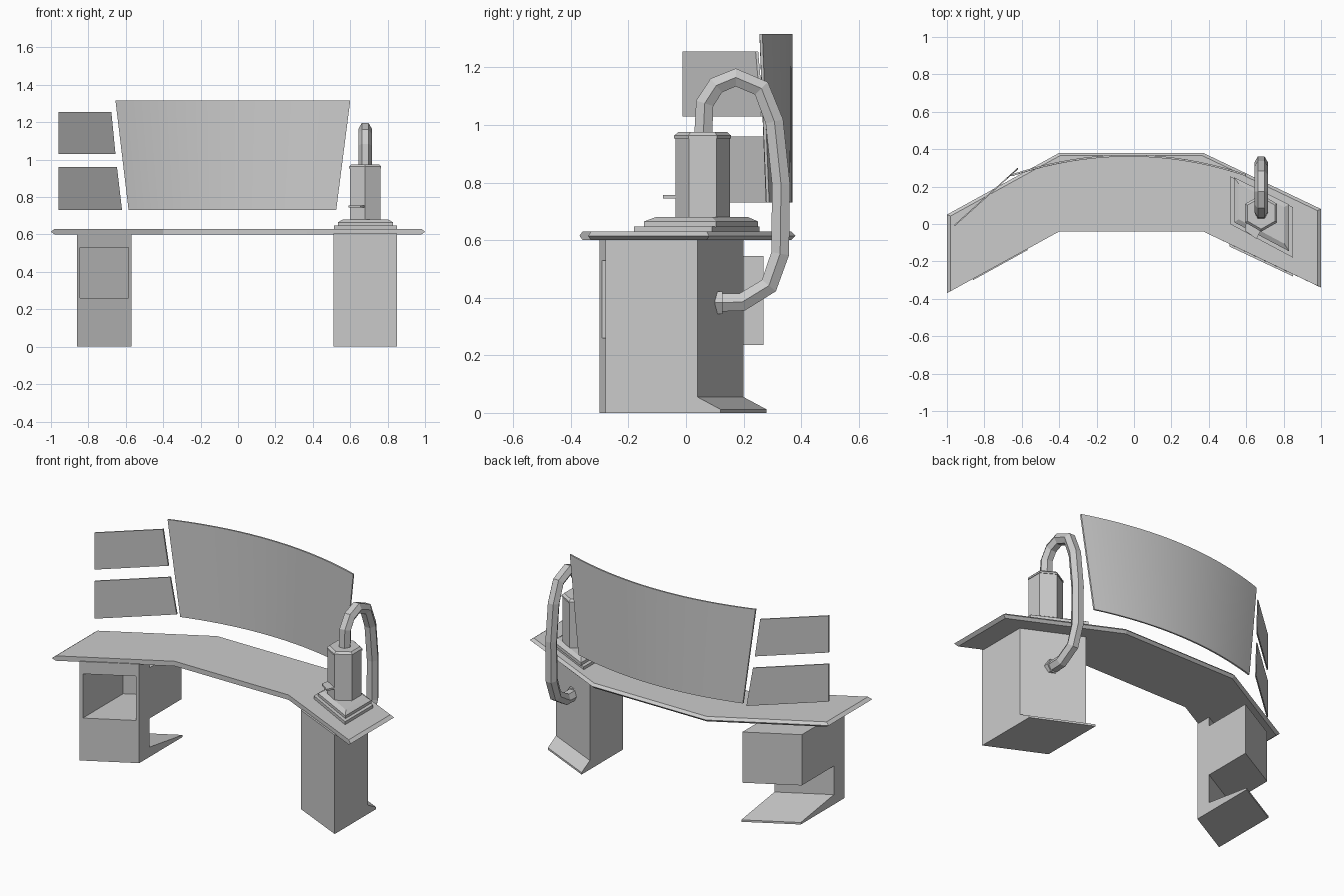
import bpy, bmesh, math
from mathutils import Vector

if "Cube" in bpy.data.objects:
    bpy.data.objects.remove(bpy.data.objects["Cube"])


def loft(name, rings):
    """Closed solid skinned through rings of equal point count."""
    bm = bmesh.new()
    vs = [[bm.verts.new(p) for p in r] for r in rings]
    n = len(vs[0])
    for a, b in zip(vs, vs[1:]):
        for i in range(n):
            j = (i + 1) % n
            bm.faces.new((a[i], a[j], b[j], b[i]))
    bm.faces.new(vs[0][::-1])
    bm.faces.new(vs[-1])
    bmesh.ops.recalc_face_normals(bm, faces=bm.faces)
    me = bpy.data.meshes.new(name)
    bm.to_mesh(me)
    bm.free()
    ob = bpy.data.objects.new(name, me)
    bpy.context.collection.objects.link(ob)
    return ob


def sheared(name, profile, x0, y0, x1, y1):
    """Side profile of (depth, z) swept from (x0, y0) to (x1, y1)."""
    return loft(name, [[(x, y + d, z) for d, z in profile]
                       for x, y in ((x0, y0), (x1, y1))])


def box(d0, d1, z0, z1):
    return [(d0, z0), (d1, z0), (d1, z1), (d0, z1)]


def at(pts, z):
    return [(x, y, z) for x, y in pts]


def activate(ob):
    bpy.ops.object.select_all(action='DESELECT')
    ob.select_set(True)
    bpy.context.view_layer.objects.active = ob


# Desk top: pointed rim on the back and the two ends
rim = [(-1, -.37), (-.4, -.04), (.37, -.04), (1, -.34),
       (1, .08), (.37, .38), (-.4, .38), (-1, .05)]
flat = [(-.98, -.359), (-.4, -.04), (.37, -.04), (.98, -.33),
        (.98, .072), (.366, .365), (-.396, .365), (-.98, .043)]
loft("desk_top", [at(flat, .60), at(rim, .615), at(flat, .63)])

# Left leg with a rear compartment and wedge foot
left = sheared("left_leg",
               [(0, 0), (.42, 0), (.42, .012), (.10, .06), (.10, .235), (.41, .235),
                (.41, .545), (.10, .545), (.10, .605), (0, .605)],
               -.86, -.30, -.57, -.14)
cutter = sheared("compartment_cutter", box(-.05, .39, .26, .53),
                 -.845, -.292, -.585, -.148)
cutter.hide_render = True
mod = left.modifiers.new("compartment", 'BOOLEAN')
mod.operation = 'DIFFERENCE'
mod.solver = 'EXACT'
mod.object = cutter
activate(left)
bpy.ops.object.modifier_apply(modifier=mod.name)
bpy.data.objects.remove(cutter)

# Right leg with wedge foot
sheared("right_leg",
        [(0, 0), (.40, 0), (.40, .012), (.32, .055), (.32, .605), (0, .605)],
        .51, -.12, .85, -.28)

# Curved main screen, narrower at the bottom
rings = []
for i in range(25):
    t = i / 24
    xb, xt = -.585 + 1.11 * t, -.655 + 1.255 * t
    yb, yt = (.36 - .105 * ((x + .027) / .628) ** 2 for x in (xb, xt))
    rings.append([(xb, yb, .73), (xb, yb + .01, .73),
                  (xt, yt + .01, 1.315), (xt, yt, 1.315)])
screen = loft("main_screen", rings)
activate(screen)
bpy.ops.object.shade_smooth_by_angle(angle=math.radians(30))

# Two flat side screens
for name, z0, z1, xb, xt in (("lower_side_screen", .73, .96, -.62, -.647),
                             ("upper_side_screen", 1.03, 1.255, -.655, -.677)):
    def face(off):
        return [(x, (x + .96) * .9 - .013 + off, z)
                for x, z in ((-.96, z0), (xb, z0), (xt, z1), (-.96, z1))]
    loft(name, [face(0), face(.009)])

# Stepped plinth under the tank
low = [(.513, .0), (.85, -.18), (.85, .09), (.513, .255)]
mid = [(.535, .01), (.828, -.145), (.828, .105), (.535, .25)]
top = [(.56, .025), (.803, -.105), (.803, .09), (.56, .215)]
loft("plinth_base", [at(low, .625), at(low, .648)])
loft("plinth_step", [at(mid, .645), at(mid, .665), at(top, .68)])

# Hexagonal tank with a chamfered cap


def hexagon(r, z):
    return [(.68 + r * math.sin(i * math.pi / 3), .058 - r * math.cos(i * math.pi / 3), z)
            for i in range(6)]


loft("tank", [hexagon(.095, .675), hexagon(.095, .958)])
loft("tank_cap", [hexagon(.099, .953), hexagon(.099, .963), hexagon(.085, .975)])

# Small tap plate on the front of the tank
tap = [(.60, .012), (.592, -.035), (.655, -.08), (.68, -.03)]
loft("tap", [at(tap, .745), at(tap, .756)])

# Hexagonal pipe looping from the tank to the back of the right leg
path = [(.06, .965), (.065, 1.075), (.105, 1.137), (.173, 1.165), (.262, 1.127),
        (.307, 1.012), (.33, .793), (.327, .553), (.288, .442), (.195, .385), (.11, .383)]


def tube(name, path, r):
    pts = [Vector(p) for p in path]
    rings = []
    for i, p in enumerate(pts):
        a = (p - pts[max(i - 1, 0)]).normalized()
        b = (pts[min(i + 1, len(pts) - 1)] - p).normalized()
        t = (a + b).normalized()
        ring = []
        for k in range(6):
            ang = k * math.pi / 3
            s = r * math.sin(ang)
            ring.append((.68 + r * math.cos(ang), p.x - t.y * s, p.y + t.x * s))
        rings.append(ring)
    return loft(name, rings)


tube("pipe", path, .036)
tube("pipe_collar", [(.10, .383), (.127, .383)], .045)
